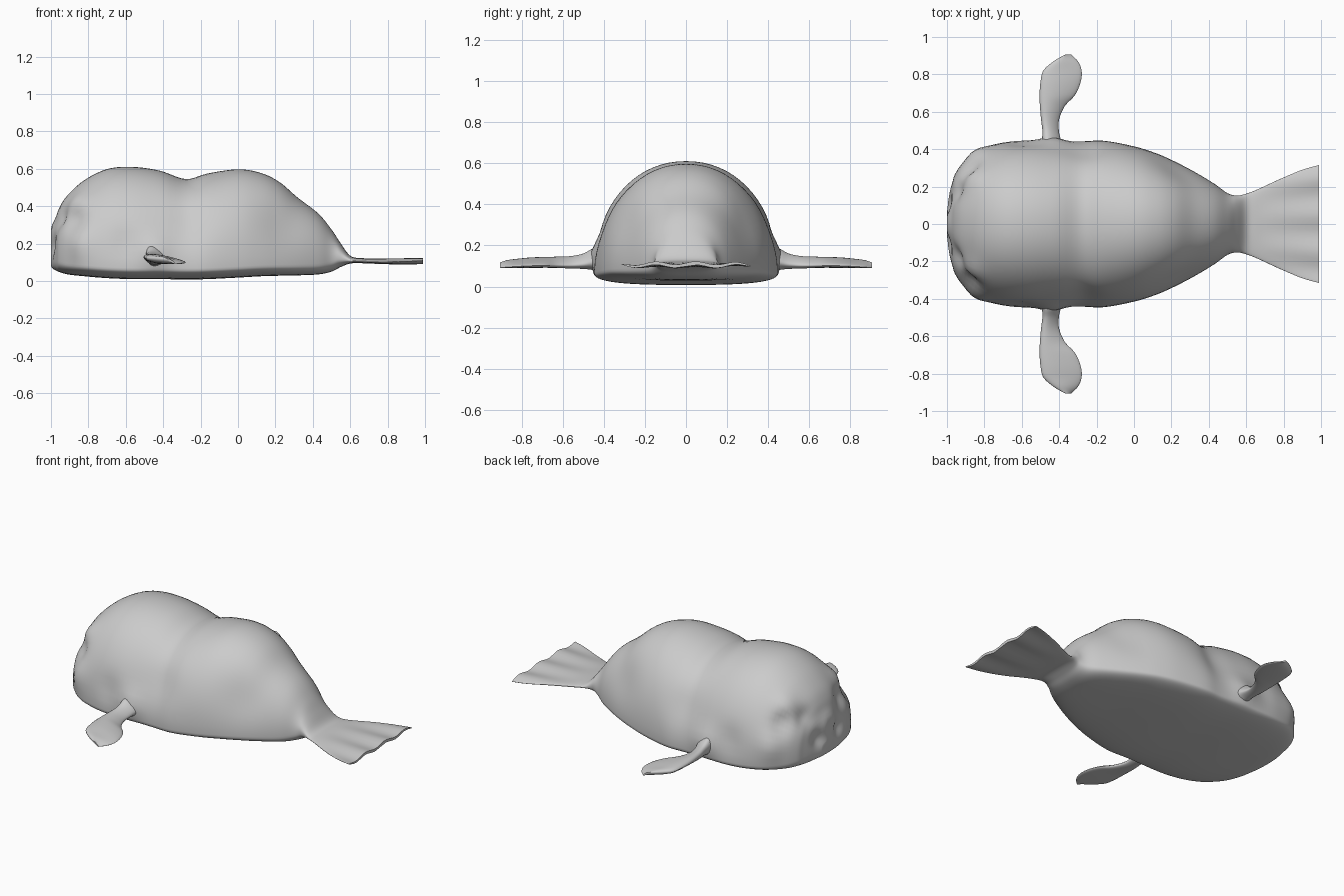
import bpy, bmesh, math
from mathutils import Vector

if "Cube" in bpy.data.objects:
    bpy.data.objects.remove(bpy.data.objects["Cube"])

skin = bpy.data.materials.new("grey skin")
skin.diffuse_color = (0.6, 0.6, 0.6, 1)
skin.use_nodes = True
skin.node_tree.nodes["Principled BSDF"].inputs["Base Color"].default_value = skin.diffuse_color


def spline(keys, steps):
    """Smooth rows of numbers through the key rows."""
    rows = []
    for i in range(len(keys) - 1):
        a, b = keys[max(i - 1, 0)], keys[i]
        c, d = keys[i + 1], keys[min(i + 2, len(keys) - 1)]
        for s in range(steps):
            t = s / steps
            rows.append([q + 0.5 * t * (r - p + t * (2 * p - 5 * q + 4 * r - u
                         + t * (3 * (q - r) + u - p))) for p, q, r, u in zip(a, b, c, d)])
    return rows + [list(keys[-1])]


def loft(name, rings):
    """Skin closed rings of points and cap both ends."""
    bm = bmesh.new()
    loops = [[bm.verts.new(p) for p in ring] for ring in rings]
    n = len(loops[0])
    for a, b in zip(loops, loops[1:]):
        for i in range(n):
            bm.faces.new((a[i], a[(i + 1) % n], b[(i + 1) % n], b[i]))
    bm.faces.new(loops[0])
    bm.faces.new(loops[-1])
    bmesh.ops.recalc_face_normals(bm, faces=bm.faces)
    mesh = bpy.data.meshes.new(name)
    bm.to_mesh(mesh)
    bm.free()
    mesh.materials.append(skin)
    obj = bpy.data.objects.new(name, mesh)
    bpy.context.collection.objects.link(obj)
    bpy.ops.object.select_all(action='DESELECT')
    obj.select_set(True)
    bpy.context.view_layer.objects.active = obj
    bpy.ops.object.shade_smooth_by_angle(angle=math.radians(50))
    return obj


def power(v, e):
    return math.copysign(abs(v) ** e, v)


# Body and tail fan: x, half width, top, bottom
body_keys = [
    (-1.0, .07, .15, .08), (-.99, .15, .20, .065), (-.972, .22, .32, .055),
    (-.955, .27, .39, .048), (-.91, .33, .46, .035), (-.82, .40, .54, .025),
    (-.70, .435, .598, .015), (-.57, .447, .61, .01), (-.42, .44, .59, .01),
    (-.28, .442, .545, .008), (-.16, .445, .575, .01), (0, .415, .597, .018),
    (.12, .378, .578, .025), (.22, .335, .53, .028), (.32, .282, .445, .03),
    (.43, .215, .36, .035), (.50, .165, .275, .05), (.55, .152, .20, .075),
    (.60, .162, .135, .093), (.66, .185, .122, .095), (.78, .24, .118, .093),
    (.90, .29, .116, .094), (.99, .315, .115, .098)]

SIDES = 72
rings = []
for x, w, top, bottom in spline(body_keys, 5):
    mid = bottom + min(.06, (top - bottom) * .4)
    ring = []
    for i in range(SIDES):
        a = math.tau * i / SIDES
        c, s = math.cos(a), math.sin(a)
        if s >= 0:   # domed back
            ring.append((x, w * power(c, .95), mid + (top - mid) * power(s, .95)))
        else:        # flat belly with a rounded rim
            ring.append((x, w * power(c, .7), mid + (mid - bottom) * power(s, .7)))
    rings.append(ring)
body = loft("body_and_tail", rings)

# Face and flank swellings: centre, radius, push vector (mirrored in y)
bumps = [
    ((-.95, 0, .25), .07, (-.035, 0, 0)),        # nose
    ((-.93, .17, .33), .06, (.03, -.01, -.01)),   # eye sockets
    ((-.86, .29, .32), .06, (.02, -.02, 0)),
    ((-.87, .25, .42), .07, (-.012, .01, .01)),   # brows
    ((-.84, .36, .20), .08, (-.01, .018, 0)),     # cheeks
    ((-.97, .10, .18), .05, (.025, 0, 0)),        # mouth corners
    ((-.60, .42, .20), .08, (0, -.015, 0)),       # fold ahead of the flipper
    ((-.44, .43, .15), .08, (0, .03, 0)),         # shoulder
    ((-.26, .40, .30), .12, (0, -.02, 0)),        # neck crease
    ((.22, .28, .30), .14, (0, -.02, -.01)),      # flanks
]
for v in body.data.vertices:
    p = v.co.copy()
    for centre, radius, push in bumps:
        for side in (1, -1):
            if side < 0 and centre[1] == 0:
                continue
            c = Vector((centre[0], centre[1] * side, centre[2]))
            k = math.exp(-((p - c).length / radius) ** 2)
            v.co += Vector((push[0], push[1] * side, push[2])) * k
    # shallow ribs on the tail fan
    if p.x > .65:
        v.co.z += .008 * math.sin(p.y * 32 / (.5 + p.x / 2)) * (p.x - .65) / .34
    v.co.x = max(v.co.x, -1.0)

# Flippers: distance out, front x, rear x, height, half thickness
flipper_keys = [
    (.38, -.50, -.36, .13, .07), (.45, -.492, -.39, .13, .05),
    (.50, -.49, -.402, .12, .034), (.56, -.497, -.40, .115, .027),
    (.63, -.503, -.37, .115, .024), (.69, -.505, -.315, .115, .023),
    (.76, -.50, -.285, .113, .022), (.82, -.485, -.28, .11, .019),
    (.87, -.43, -.30, .107, .015), (.905, -.37, -.335, .103, .006)]

for name, side in (("left_flipper", -1), ("right_flipper", 1)):
    rings = []
    for y, x0, x1, z, thick in spline(flipper_keys, 4):
        ring = []
        for i in range(24):
            a = math.tau * i / 24
            u = math.cos(a)
            taper = 1 - .35 * u                    # thick leading edge
            ring.append(((x0 + x1) / 2 + u * (x1 - x0) / 2, y * side,
                         z - u * .012 + thick * taper * math.sin(a)))
        rings.append(ring)
    loft(name, rings)
